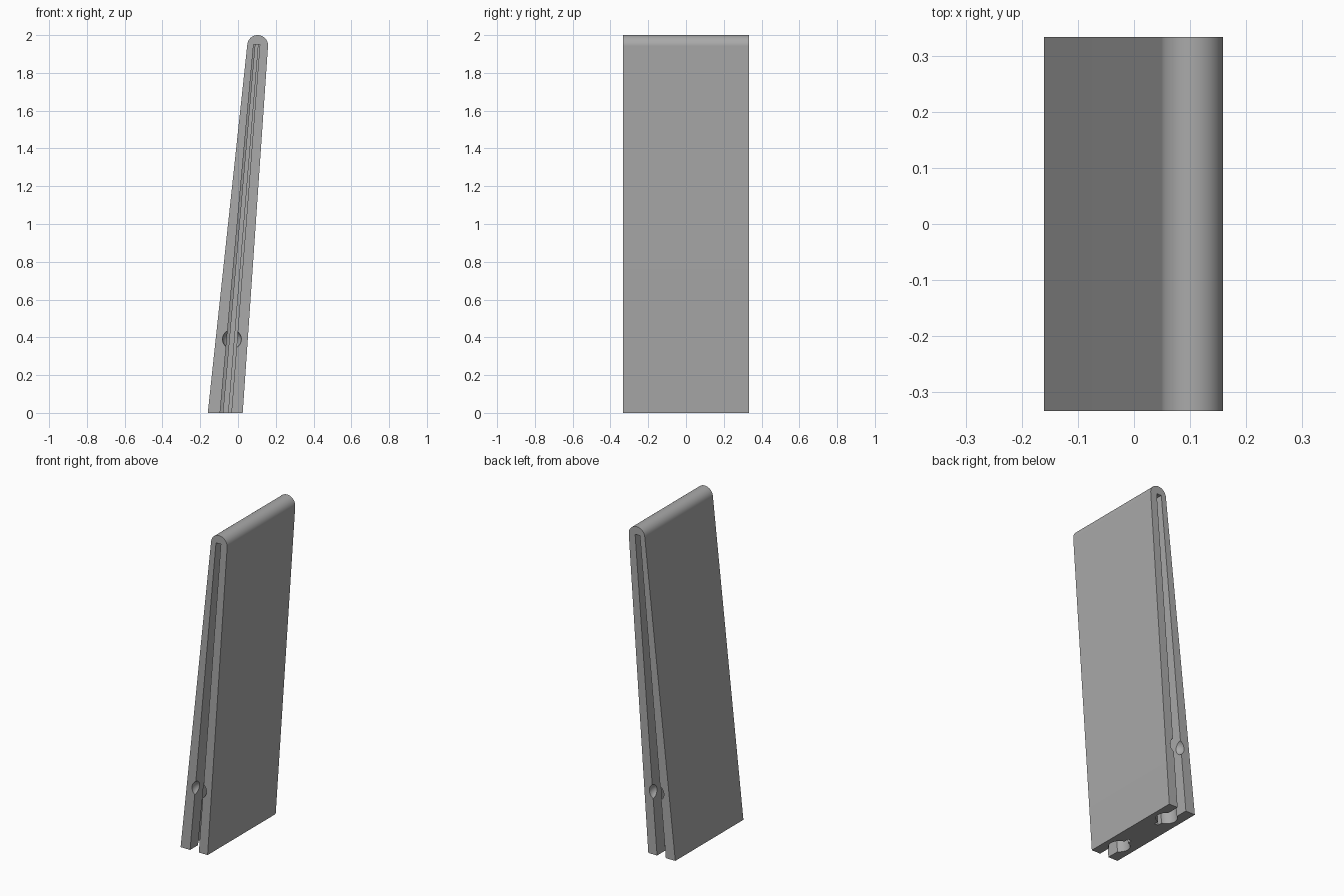
import bpy, bmesh, math
from mathutils import Matrix

if "Cube" in bpy.data.objects:
    bpy.data.objects.remove(bpy.data.objects["Cube"])

HALF = 1 / 3          # half depth of the body
TOP = 1.95            # height of the channel end

grey = bpy.data.materials.new("plain grey")
grey.use_nodes = True
grey.diffuse_color = (0.4, 0.4, 0.4, 1)
grey.node_tree.nodes["Principled BSDF"].inputs["Base Color"].default_value = (0.4, 0.4, 0.4, 1)


def make(name, bm):
    bmesh.ops.recalc_face_normals(bm, faces=bm.faces)
    mesh = bpy.data.meshes.new(name)
    bm.to_mesh(mesh)
    bm.free()
    mesh.materials.append(grey)
    ob = bpy.data.objects.new(name, mesh)
    bpy.context.collection.objects.link(ob)
    return ob


def loft(name, ring_a, ring_b):
    """Closed solid between two matching rings of points."""
    bm = bmesh.new()
    a = [bm.verts.new(p) for p in ring_a]
    b = [bm.verts.new(p) for p in ring_b]
    bm.faces.new(a)
    bm.faces.new(b)
    for i in range(len(a)):
        j = (i + 1) % len(a)
        bm.faces.new((a[i], a[j], b[j], b[i]))
    return make(name, bm)


def keyhole(z, side):
    """Section of the channel: mouth, round chamber, thin tail."""
    t = z / TOP
    cx, s = -0.065 + 0.164 * t, 1 - 0.45 * t
    mouth, tail, r = 0.03 * s, 0.0125 * s, 0.06 * s
    centre, tail_end = 0.13, 0.22
    a0, a1 = math.asin(0.5), math.pi - math.asin(tail / r)
    half = [(mouth, -0.05)]
    for i in range(17):
        a = a0 + (a1 - a0) * i / 16
        half.append((r * math.sin(a), centre - r * math.cos(a)))
    half.append((tail, tail_end))
    outline = half + [(-x, d) for x, d in reversed(half)]
    return [(cx + x, side * (HALF - d), z) for x, d in outline]


# Tapered leaning body with a rounded top
profile = [(-0.16, 0), (0.025, 0)]
for i in range(33):
    a = math.radians(-4 + 178 * i / 32)
    profile.append((0.104 + 0.055 * math.cos(a), 1.945 + 0.055 * math.sin(a)))
body = loft("clip_body", [(x, -HALF, z) for x, z in profile],
            [(x, HALF, z) for x, z in profile])

# Channels and round dimples on both ends
cutters = []
for side in (-1, 1):
    cutters.append(loft("channel_cutter", keyhole(-0.1, side), keyhole(TOP, side)))
    bm = bmesh.new()
    bmesh.ops.create_uvsphere(bm, u_segments=32, v_segments=16, radius=0.05,
                              matrix=Matrix.Translation((-0.032, side * HALF, 0.39)))
    cutters.append(make("dimple_cutter", bm))

bpy.context.view_layer.objects.active = body
body.select_set(True)
for cutter in cutters:
    cutter.select_set(False)
    mod = body.modifiers.new("cut", 'BOOLEAN')
    mod.operation = 'DIFFERENCE'
    mod.solver = 'EXACT'
    mod.object = cutter
    bpy.ops.object.modifier_apply(modifier=mod.name)
    bpy.data.objects.remove(cutter)

bpy.ops.object.shade_smooth_by_angle(angle=math.radians(30))
